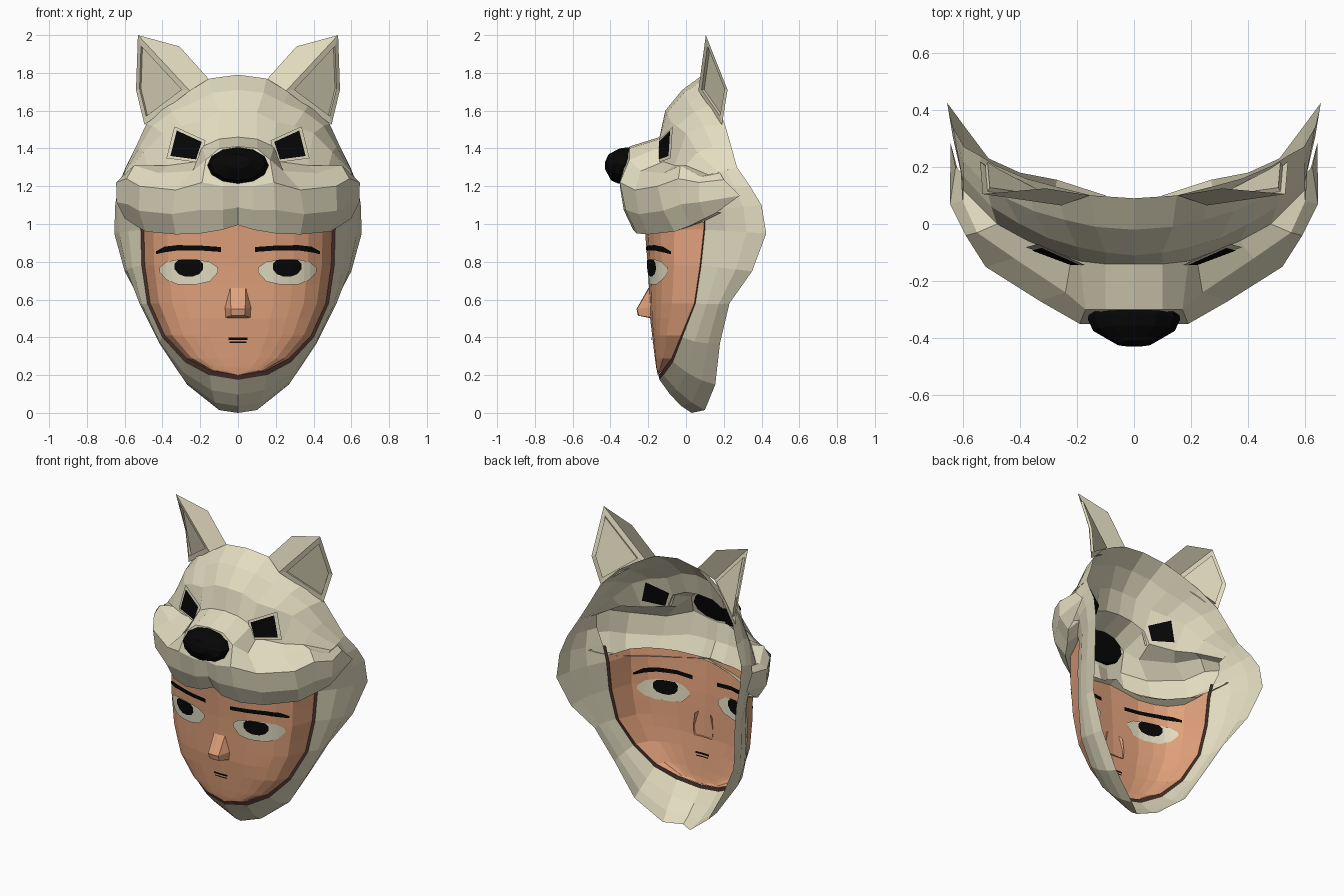
import bpy, bmesh, math
from mathutils import Vector as V

if "Cube" in bpy.data.objects:
    bpy.data.objects.remove(bpy.data.objects["Cube"])


def material(name, rgb):
    m = bpy.data.materials.new(name)
    m.diffuse_color = (*rgb, 1)
    m.use_nodes = True
    m.node_tree.nodes["Principled BSDF"].inputs["Base Color"].default_value = m.diffuse_color
    return m


FUR = material("cream fur", (.77, .72, .53))
SKIN = material("skin", (.76, .36, .2))
BLACK = material("black", (.002, .002, .002))
BROWN = material("dark brown", (.06, .026, .02))


def build(name, verts, faces, mat):
    """Right half of a part, completed by a mirror modifier."""
    bm = bmesh.new()
    vs = [bm.verts.new(v) for v in verts]
    for f in faces:
        bm.faces.new([vs[i] for i in f])
    bmesh.ops.remove_doubles(bm, verts=bm.verts, dist=1e-4)
    me = bpy.data.meshes.new(name)
    bm.to_mesh(me)
    bm.free()
    me.materials.append(mat)
    ob = bpy.data.objects.new(name, me)
    bpy.context.collection.objects.link(ob)
    mod = ob.modifiers.new("mirror", 'MIRROR')
    mod.merge_threshold = .001
    return ob


def grid(name, rows, mat):
    n = len(rows[0])
    faces = [(r*n+c, (r+1)*n+c, (r+1)*n+c+1, r*n+c+1)
             for r in range(len(rows)-1) for c in range(n-1)]
    return build(name, [p for row in rows for p in row], faces, mat)


def interp(t, pts):
    """Piecewise linear lookup in (key, value) pairs."""
    if t <= pts[0][0]:
        return pts[0][1]
    for (a, p), (b, q) in zip(pts, pts[1:]):
        if t <= b:
            return p + (q-p)*(t-a)/(b-a)
    return pts[-1][1]


# Animal head: rows from the centre line out to the side
rim = [(0, .09, 1.79), (.15, .1, 1.77), (.27, .13, 1.71), (.38, .16, 1.64),
       (.485, .205, 1.53), (.54, .24, 1.41), (.595, .27, 1.3)]
brow = [(0, -.11, 1.6), (.1, -.1, 1.59), (.2, -.08, 1.54), (.3, -.05, 1.52),
        (.4, 0, 1.48), (.5, .06, 1.38), (.6, .17, 1.274)]
root = [(0, -.14, 1.46), (.1, -.14, 1.45), (.19, -.13, 1.41), (.22, -.12, 1.33),
        (.37, -.06, 1.31), (.48, 0, 1.31), (.6, .12, 1.26)]
snout = [(0, -.3, 1.41), (.1, -.3, 1.4), (.17, -.3, 1.34), (.24, -.24, 1.28),
         (.42, -.12, 1.27), (.55, -.03, 1.31), (.6, .08, 1.25)]
lip = [(0, -.335, 1.2), (.08, -.35, 1.2), (.19, -.35, 1.22), (.33, -.27, 1.18),
       (.52, -.15, 1.2), (.59, -.04, 1.24), (.645, .07, 1.22)]
hem = [(0, -.255, .995), (.08, -.28, .97), (.2, -.26, .95), (.33, -.2, .945),
       (.49, -.06, .96), (.54, .02, .99), (.6, .1, 1.03)]
crown = [(V(a)+V(b))/2 + V((.01*(0 < i < 5), -.01*(i < 6), .015*(i < 6)))
         for i, (a, b) in enumerate(zip(rim, brow))]
jowl = [(V(a)+V(b))/2 + V((.02*(i > 2), -.015, -.01))
        for i, (a, b) in enumerate(zip(lip, hem))]
under = [(x*.97, y+.09, z+.03) for x, y, z in hem]
grid("hood_head", [rim, crown, brow, root, snout, lip, jowl, hem, under], FUR)
# Pointed cheek that carries the jowl back over the hood side
grid("cheek", [[snout[-1], (.605, .18, 1.27)], [lip[-1], (.625, .2, 1.235)],
               [jowl[-1], (.643, .285, 1.15)], [hem[-1], (.61, .16, 1.06)],
               [under[-1], (.57, .17, 1.06)]], FUR)

# Hood sides: face opening to the open back edge, from the chin upward
inner = [(0, -.14, .175), (.15, -.12, .2), (.28, -.07, .27), (.4, -.02, .4),
         (.48, .05, .58), (.51, .08, .78), (.515, .1, .97),
         (.54, .1, 1.07), (.59, .09, 1.17), (.6, .08, 1.25)]
outer = [(0, .03, 0), (.1, .1, .015), (.27, .155, .15), (.4, .18, .37),
         (.51, .23, .58), (.6, .35, .75), (.655, .425, .95),
         (.65, .4, 1.1), (.635, .34, 1.2), (.595, .27, 1.3)]
rows = []
for i, o in zip(inner, outer):
    i, o = V(i), V(o)
    out = V((i.x, 0, min(0, i.z-.7))).normalized()*(.02 if i.z < 1.1 else 0)
    rows.append([i, i.lerp(o, .33)+out, i.lerp(o, .68)+out, o])
grid("hood_sides", rows[::-1], FUR)

# Dark lining between the hood and the face
opening = inner[:8]
inset = [(x*.967, y-.006, z + .025*max(0, 1-(z-.18)/.35)) for x, y, z in opening]
grid("hood_lining", [[a, b] for a, b in zip(inset, opening)][::-1], BROWN)

# Human face: curved sheet that fills the opening
width = [(z, x) for x, y, z in inset]
depth = [(z, y) for x, y, z in inset]
centre = [(.18, -.145), (.25, -.16), (.5, -.19), (.75, -.2), (1, -.22)]
curve = [(0, 0), (.4, .05), (.6, .15), (.75, .27), (.9, .5), (1, 1)]


def face_y(x, z):
    c = interp(z, centre)
    u = abs(x)/max(interp(z, width), .01)
    return c + (interp(z, depth)-c)*interp(u, curve)


levels = sorted([z for x, y, z in inset[:7]] + [.24, .33, .5, .68, .88, 1.01], reverse=True)
sheet = []
for z in levels:
    w = interp(z, width)
    sheet.append([(u*w, face_y(u*w, z), z) for u, k in curve])
grid("face", sheet, SKIN)


def drape(name, pts, mat, off):
    """Thin plate laid on both sides of the face from (x, low z, high z)."""
    fine = []
    for a, b in zip(pts, pts[1:]):
        fine += [V(a), V(a).lerp(V(b), .5)]
    fine.append(V(pts[-1]))
    for side, o in (("front", -off), ("back", off*.7)):
        top = [(x, face_y(x, h)+o, h) for x, l, h in fine]
        low = [(x, face_y(x, l)+o, l) for x, l, h in fine]
        grid(name+"_"+side, [top, low] if side == "front" else [low, top], mat)


drape("eye", [(.105, .745, .77), (.15, .695, .8), (.22, .68, .812), (.32, .68, .812),
              (.38, .705, .8), (.415, .745, .77)], FUR, .010)
drape("iris", [(.185, .76, .79), (.205, .735, .81), (.24, .722, .812), (.28, .722, .812),
               (.315, .735, .81), (.335, .76, .79)], BLACK, .017)
drape("eyebrow", [(.09, .852, .878), (.2, .86, .886), (.32, .86, .888),
                  (.39, .85, .88), (.435, .84, .855)], BLACK, .008)
drape("mouth_line", [(0, .386, .398), (.05, .386, .398)], BLACK, .006)
drape("lower_lip_line", [(0, .37, .377), (.045, .37, .377)], BLACK, .006)

# Human nose
grid("face_nose", [[(0, -.2, .66), (.04, -.195, .66), (.065, -.185, .64)],
                   [(0, -.262, .55), (.038, -.26, .55), (.072, -.18, .56)],
                   [(0, -.255, .515), (.035, -.25, .515), (.068, -.18, .505)],
                   [(0, -.18, .5), (.035, -.18, .5), (.06, -.175, .5)]], SKIN)

# Animal nose: half rings from a back cap to the tip
rings = []
for y, s, zc in ((-.30, 0, 1.31), (-.30, .95, 1.31), (-.335, 1, 1.31),
                 (-.375, .88, 1.315), (-.42, .4, 1.33), (-.428, 0, 1.33)):
    ring = []
    for k in range(7):
        a = math.pi*k/6
        dz = .096*s*math.cos(a)
        ring.append((.162*s*math.sin(a), y+dz*.25, zc+dz))
    rings.append(ring)
grid("snout_nose", rings, BLACK)

# Animal eyes: slanted plates with a fur frame, seen from both sides
eye = [V(p) for p in ((.192, -.137, 1.435), (.222, -.138, 1.342),
                      (.358, -.087, 1.36), (.324, -.078, 1.495))]
mid = sum(eye, V())/4
for name, scale, dy, mat in (("eye_frame", 1.25, .0, FUR), ("animal_eye", 1, -.006, BLACK),
                             ("animal_eye_back", 1, .04, BLACK)):
    quad = [mid + (p-mid)*scale + V((0, dy, 0)) for p in eye]
    build(name, quad, [(0, 1, 2, 3)], mat)

# Ears: folded shell with a recessed front panel
tip, fold, base = V((.53, .105, 2)), V((.31, .125, 1.94)), V((.155, .1, 1.768))
front = [tip, V((.255, .065, 1.705)), V((.495, .19, 1.525)), V((.54, .22, 1.71))]
mid = sum(front, V())/4
lipped = [mid + (p-mid)*.78 for p in front]
sunk = [p + V((-.008, .014, 0)) for p in lipped]
verts = front + lipped + sunk + [fold, base]
faces = [(a+k, a+(k+1) % 4, a+4+(k+1) % 4, a+4+k) for a in (0, 4) for k in range(4)]
faces += [(8, 9, 10, 11), (0, 12, 13, 1)]
build("ear", verts, faces, FUR)
